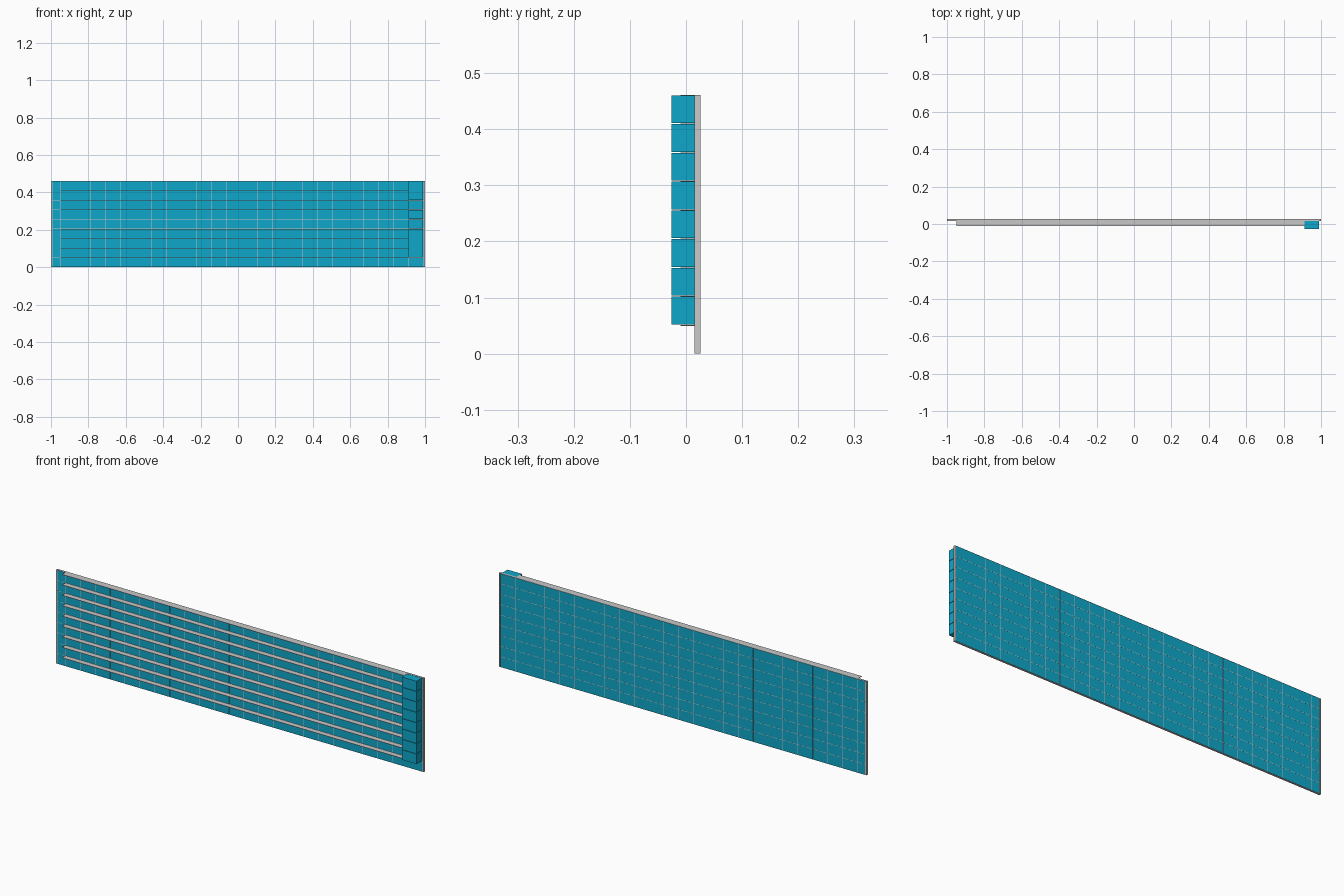
import bpy, bmesh

if "Cube" in bpy.data.objects:
    bpy.data.objects.remove(bpy.data.objects["Cube"])

# Overall dimensions
ROWS, COLS = 9, 23
HEIGHT = 0.461
ROW = HEIGHT / ROWS
X0, X1 = -0.95, 0.912            # span of the ledges
STEP = (X1 - X0) / COLS
BACK, WALL = 0.026, 0.015        # back and front planes of the wall


def make_material(name, rgb):
    m = bpy.data.materials.new(name)
    m.diffuse_color = (*rgb, 1)
    m.use_nodes = True
    m.node_tree.nodes["Principled BSDF"].inputs["Base Color"].default_value = m.diffuse_color
    return m


teal = make_material("teal glass", (0.0045, 0.39, 0.59))
grey = make_material("light grey frame", (0.58, 0.58, 0.58))


def boxes(name, extents, mat):
    """One object holding a box for every (x0, x1, y0, y1, z0, z1)."""
    bm = bmesh.new()
    for x0, x1, y0, y1, z0, z1 in extents:
        verts = bmesh.ops.create_cube(bm, size=1)["verts"]
        for v in verts:
            v.co.x = x1 if v.co.x > 0 else x0
            v.co.y = y1 if v.co.y > 0 else y0
            v.co.z = z1 if v.co.z > 0 else z0
    me = bpy.data.meshes.new(name)
    bm.to_mesh(me)
    bm.free()
    me.materials.append(mat)
    ob = bpy.data.objects.new(name, me)
    bpy.context.collection.objects.link(ob)
    return ob


# Glass panes: a narrow one at the left end, regular bays, one behind the box column
edges = [-0.994] + [X0 + i * STEP for i in range(COLS + 1)] + [0.994]
G = 0.001
panes = []
for a, b in zip(edges, edges[1:]):
    for r in range(ROWS):
        panes.append((a + G, b - G, WALL + 0.0005, BACK - 0.0005,
                      r * ROW + G, (r + 1) * ROW - G))
boxes("glass_panes", panes, teal)

# Thin frame between the panes
uprights = [(x - G, x + G, WALL, BACK, 0, HEIGHT) for x in edges[1:-1]]
boxes("frame_uprights", uprights, grey)
boxes("frame_ends", [(-1, -0.993, WALL, BACK, 0, HEIGHT),
                     (0.993, 1, WALL, BACK, 0, HEIGHT)], grey)
rails = []
for r in range(ROWS + 1):
    z = r * ROW
    rails.append((-0.993, 0.993, WALL + 0.0002, BACK - 0.0002,
                  max(0, z - G), min(HEIGHT, z + G)))
boxes("frame_rails", rails, grey)

# Projecting floor ledges above every row
ledges = [(X0, X1, -0.010, WALL + 0.001, r * ROW - 0.002, r * ROW)
          for r in range(1, ROWS + 1)]
boxes("floor_ledges", ledges, grey)

# Stacked bay boxes at the right end, starting above the ground row
bays = [(X1, 0.99, -0.026, WALL, r * ROW + G, (r + 1) * ROW - G)
        for r in range(1, ROWS)]
boxes("bay_boxes", bays, teal)
